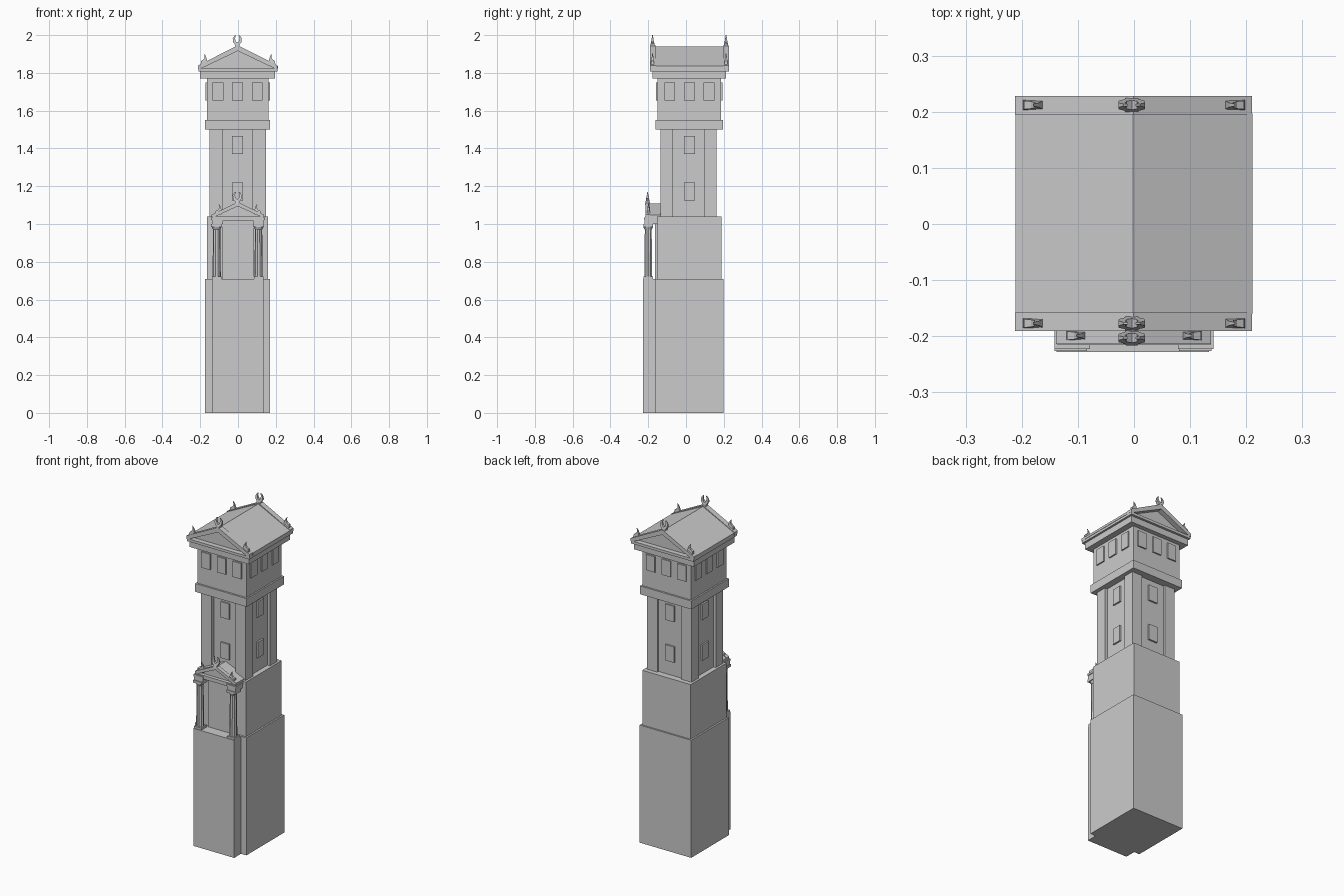
import bpy, bmesh
from math import cos, sin, pi

if "Cube" in bpy.data.objects:
    bpy.data.objects.remove(bpy.data.objects["Cube"])

CX, CY = -0.002, 0.018   # tower axis


def finish(name, bm):
    bmesh.ops.recalc_face_normals(bm, faces=bm.faces[:])
    me = bpy.data.meshes.new(name)
    bm.to_mesh(me)
    bm.free()
    ob = bpy.data.objects.new(name, me)
    bpy.context.collection.objects.link(ob)
    return ob


def box(name, x0, x1, y0, y1, z0, z1):
    bm = bmesh.new()
    bmesh.ops.create_cube(bm, size=1)
    for v in bm.verts:
        v.co = ((x0 + x1) / 2 + v.co.x * (x1 - x0),
                (y0 + y1) / 2 + v.co.y * (y1 - y0),
                (z0 + z1) / 2 + v.co.z * (z1 - z0))
    return finish(name, bm)


def tier(name, hx, hy, z0, z1):
    return box(name, CX - hx, CX + hx, CY - hy, CY + hy, z0, z1)


def extrude_xz(name, pts, y0, y1, taper=None):
    """Profile in x-z drawn out along y; taper(z) scales the thickness."""
    bm = bmesh.new()
    ym, h = (y0 + y1) / 2, (y1 - y0) / 2
    rings = [[bm.verts.new((x, ym + s * h * (taper(z) if taper else 1), z)) for x, z in pts]
             for s in (-1, 1)]
    n = len(pts)
    for i in range(n):
        j = (i + 1) % n
        bm.faces.new((rings[0][i], rings[0][j], rings[1][j], rings[1][i]))
    bm.faces.new(rings[0])
    bm.faces.new(rings[1])
    return finish(name, bm)


def lathe(name, x, y, prof, n, flute=1.0):
    """Stacked rings of (radius, z); alternate radii give flutes."""
    bm = bmesh.new()
    rings = []
    for r, z in prof:
        rings.append([bm.verts.new((x + r * (flute if i % 2 else 1) * cos(2 * pi * i / n),
                                    y + r * (flute if i % 2 else 1) * sin(2 * pi * i / n), z))
                      for i in range(n)])
    for a, b in zip(rings, rings[1:]):
        for i in range(n):
            j = (i + 1) % n
            bm.faces.new((a[i], a[j], b[j], b[i]))
    bm.faces.new(rings[0])
    bm.faces.new(rings[-1])
    return finish(name, bm)


def palmette(name, x, y, z, k=1.0):
    half = [(0.010, -0.008), (0.012, 0.008), (0.023, 0.022), (0.024, 0.040), (0.015, 0.055),
            (0.007, 0.058), (0.012, 0.042), (0.009, 0.026)]
    pts = half + [(0, 0.018)] + [(-a, b) for a, b in reversed(half)]
    extrude_xz(name, [(x + a * k, z + b * k) for a, b in pts], y - 0.012, y + 0.012,
               lambda h: max(0.15, 1 - (h - z) / (0.062 * k)))


def horn(name, x, y, z, side):
    pts = [(-0.014, -0.010), (0.018, -0.010), (0.021, 0.012), (0.014, 0.036), (0.004, 0.050),
           (0.008, 0.030), (0.000, 0.017), (-0.012, 0.010)]
    extrude_xz(name, [(x - side * a, z + b) for a, b in pts][::-1 if side > 0 else 1],
               y - 0.009, y + 0.009, lambda h: max(0.2, min(1, 1 - (h - z) / 0.06)))


def gable(xc, hw, z0, z1, t):
    """Chevron profile of a raking cornice."""
    return [(xc - hw, z0), (xc, z1), (xc + hw, z0), (xc + hw, z0 - t * 0.6),
            (xc + hw - 0.012, z0 - t * 0.6), (xc, z1 - t), (xc - hw + 0.012, z0 - t * 0.6),
            (xc - hw, z0 - t * 0.6)]


def windows(name, offsets, w, z0, z1, hx, hy, d):
    """Raised window panels on all four faces."""
    for o in offsets:
        for s in (-1, 1):
            x, y = CX + o, CY + s * hy
            box(name, x - w, x + w, y - d, y + d, z0, z1)
            x, y = CX + s * hx, CY + o
            box(name, x - d, x + d, y - w, y + w, z0, z1)


# Base with front projection
tier("base", 0.172, 0.181, 0, 0.71)
box("base_projection", -0.138, 0.134, -0.228, -0.15, 0, 0.71)

# Second tier
tier("second_tier", 0.162, 0.171, 0.71, 1.04)

# Shaft with corner pilasters and windows
tier("shaft_core", 0.132, 0.132, 1.04, 1.50)
for sx in (-1, 1):
    for sy in (-1, 1):
        xs = sorted((CX + sx * 0.08, CX + sx * 0.149))
        ys = sorted((CY - 0.005 + sy * 0.082, CY - 0.005 + sy * 0.149))
        box("corner_pilaster", *xs, *ys, 1.04, 1.50)
for z in (1.125, 1.37):
    windows("shaft_window", [0], 0.029, z, z + 0.095, 0.132, 0.132, 0.01)

# Belfry
tier("belfry_band", 0.172, 0.179, 1.50, 1.55)
tier("belfry", 0.163, 0.168, 1.55, 1.77)
windows("belfry_window", (-0.104, 0, 0.104), 0.029, 1.655, 1.75, 0.163, 0.168, 0.008)
tier("cornice", 0.199, 0.195, 1.77, 1.808)

# Main roof
box("roof_slab", -0.209, 0.209, -0.190, 0.227, 1.808, 1.824)
extrude_xz("main_roof", [(-0.211, 1.822), (-0.211, 1.836), (-0.002, 1.94), (0.211, 1.836),
                         (0.211, 1.822)], -0.160, 0.197)
for y0, y1 in ((-0.191, -0.158), (0.195, 0.228)):
    extrude_xz("raking_cornice", gable(-0.001, 0.211, 1.839, 1.946, 0.03), y0, y1)
for y in (-0.177, 0.212):
    palmette("ridge_ornament", -0.004, y, 1.942)
    for s in (-1, 1):
        horn("eave_ornament", s * 0.184, y, 1.853, s)

# Portico: wall panel, columns, entablature
box("portico_back_panel", -0.086, 0.084, -0.165, -0.14, 0.71, 1.02)
for s in (-1, 1):
    x, y = -0.002 + s * 0.111, -0.200
    box("column_plinth", x - 0.025, x + 0.025, y - 0.024, y + 0.024, 0.71, 0.722)
    lathe("column_shaft", x, y, [(0.022, 0.72), (0.019, 0.975)], 20, 0.86)
    lathe("column_capital", x, y, [(0.019, 0.97), (0.026, 0.985)], 12)
    box("column_abacus", x - 0.029, x + 0.029, y - 0.026, y + 0.026, 0.985, 1.0)
    xs = sorted((s * 0.080, s * 0.138))
    box("entablature_block", *xs, -0.221, -0.145, 1.0, 1.022)
    xs = sorted((s * 0.078, s * 0.142))
    box("cornice_block", *xs, -0.223, -0.145, 1.022, 1.034)
box("entablature", -0.136, 0.136, -0.216, -0.14, 1.018, 1.040)

# Portico roof
extrude_xz("portico_roof", [(-0.136, 1.036), (-0.136, 1.048), (-0.002, 1.108),
                            (0.136, 1.048), (0.136, 1.036)], -0.195, -0.114)
extrude_xz("portico_raking_cornice", gable(-0.001, 0.138, 1.05, 1.116, 0.022), -0.214, -0.19)
palmette("portico_ridge_ornament", -0.004, -0.203, 1.112)
for s in (-1, 1):
    horn("portico_eave_ornament", s * 0.107, -0.199, 1.058, s)
